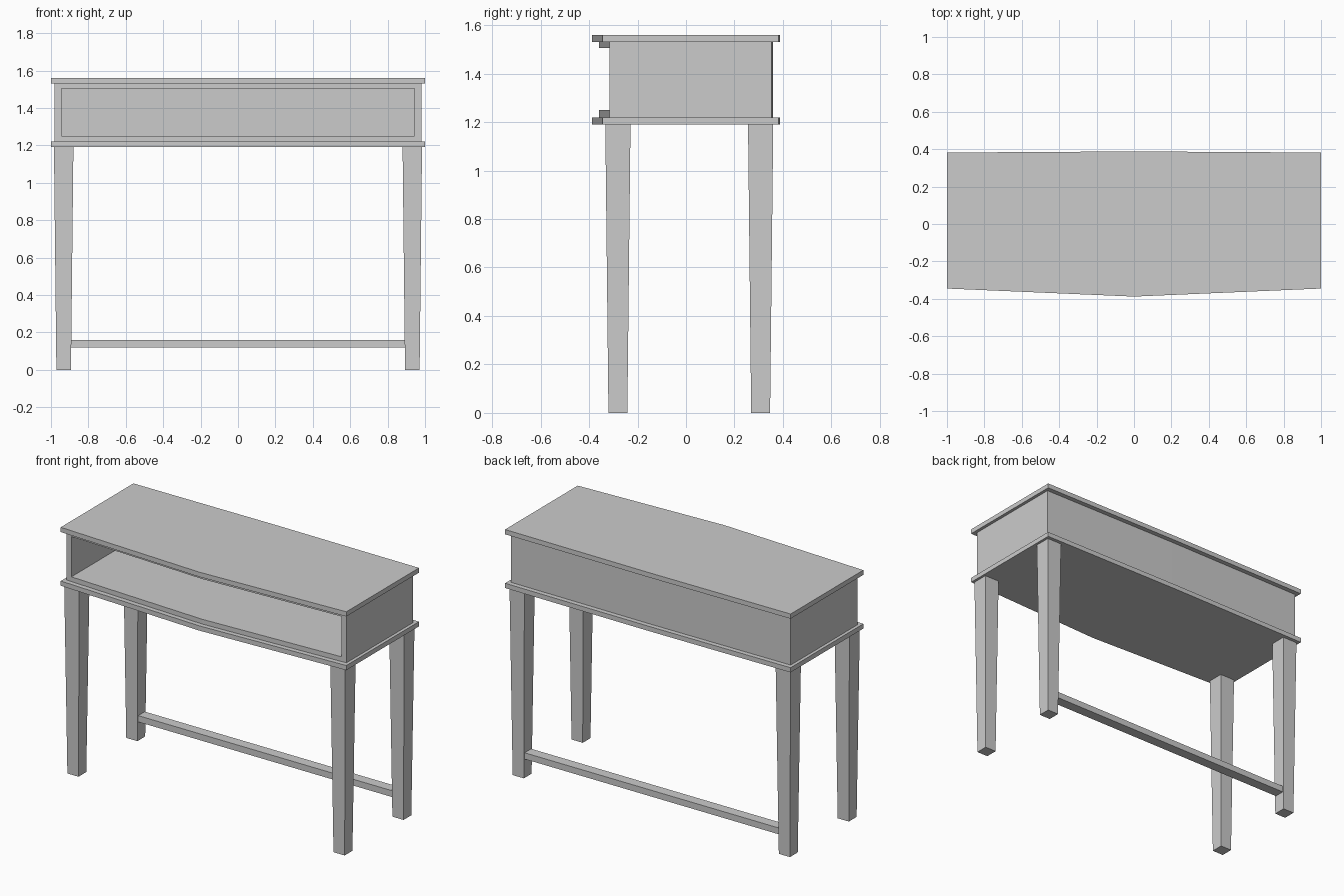
import bpy, bmesh

cube = bpy.data.objects.get("Cube")
if cube:
    bpy.data.objects.remove(cube, do_unlink=True)

paint = bpy.data.materials.new("grey_paint")
paint.use_nodes = True
GREY = (0.6, 0.6, 0.6, 1)
paint.diffuse_color = GREY
paint.node_tree.nodes["Principled BSDF"].inputs["Base Color"].default_value = GREY


def prism(name, bottom, top, z0, z1):
    """Join two matching outlines, at z0 and z1, into a closed solid."""
    bm = bmesh.new()
    low = [bm.verts.new((x, y, z0)) for x, y in bottom]
    high = [bm.verts.new((x, y, z1)) for x, y in top]
    bm.faces.new(low[::-1])
    bm.faces.new(high)
    n = len(low)
    for i in range(n):
        j = (i + 1) % n
        bm.faces.new((low[i], low[j], high[j], high[i]))
    bmesh.ops.recalc_face_normals(bm, faces=bm.faces)
    mesh = bpy.data.meshes.new(name)
    bm.to_mesh(mesh)
    bm.free()
    mesh.materials.append(paint)
    obj = bpy.data.objects.new(name, mesh)
    bpy.context.collection.objects.link(obj)
    return obj


def bowed(half, front, front_mid, back, back_mid):
    """Outline whose front and back bulge to a shallow point in the middle."""
    return [(-half, front), (0, front_mid), (half, front),
            (half, back), (0, back_mid), (-half, back)]


def rect(cx, cy, hx, hy):
    return [(cx - hx, cy - hy), (cx + hx, cy - hy),
            (cx + hx, cy + hy), (cx - hx, cy + hy)]


# Overhanging boards above and below the case
board = bowed(1.0, -0.345, -0.388, 0.382, 0.388)
prism("table_top", board, board, 1.53, 1.56)
prism("bottom_board", board, board, 1.19, 1.22)

# Case with an open front compartment
outline = bowed(0.98, -0.315, -0.358, 0.352, 0.358)
case = prism("case", outline, outline, 1.22, 1.53)
hollow = rect(0, -0.09, 0.945, 0.41)
cutter = prism("compartment_cutter", hollow, hollow, 1.25, 1.505)
cutter.hide_render = True
cut = case.modifiers.new("compartment", "BOOLEAN")
cut.operation = "DIFFERENCE"
cut.solver = "EXACT"
cut.object = cutter
bpy.context.view_layer.objects.active = case
bpy.ops.object.modifier_apply(modifier=cut.name)
bpy.data.objects.remove(cutter, do_unlink=True)

# Four square legs, tapering towards the floor
LEG_X, BACK_Y = 0.932, 0.308
for side, sx in (("left", 1), ("right", -1)):
    for end, y in (("front", -0.281), ("back", BACK_Y)):
        prism(f"{end}_{side}_leg", rect(sx * LEG_X, y, 0.039, 0.039),
              rect(sx * LEG_X, y, 0.052, 0.052), 0, 1.19)

# Rail joining the back legs
rail = rect(0, BACK_Y, 0.892, 0.033)
prism("back_rail", rail, rail, 0.12, 0.16)
